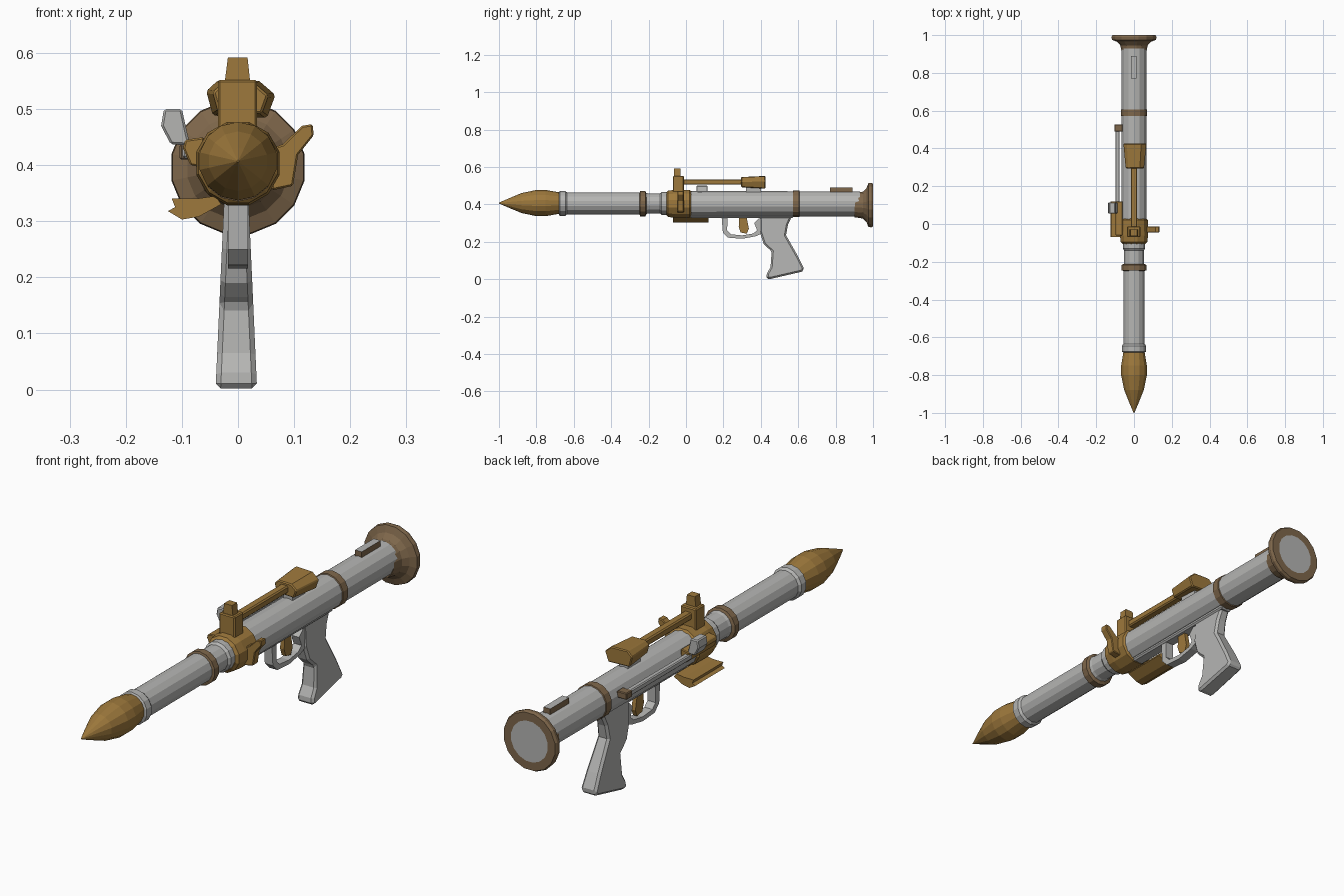
import bpy, bmesh, math
from mathutils import Vector


def material(name, rgb):
    m = bpy.data.materials.new(name)
    m.diffuse_color = (*rgb, 1)
    return m


GREY = material("light grey", (0.46, 0.46, 0.45))
GOLD = material("ochre gold", (0.34, 0.19, 0.045))
BROWN = material("dull brown", (0.21, 0.135, 0.07))
ZC = 0.403  # height of the tube axis


def finish(name, bm, mats, bevel=0.0):
    bmesh.ops.recalc_face_normals(bm, faces=bm.faces)
    me = bpy.data.meshes.new(name)
    bm.to_mesh(me)
    bm.free()
    for m in mats:
        me.materials.append(m)
    ob = bpy.data.objects.new(name, me)
    bpy.context.collection.objects.link(ob)
    if bevel:
        b = ob.modifiers.new("bevel", 'BEVEL')
        b.width, b.segments, b.limit_method = bevel, 1, 'ANGLE'
        b.angle_limit = math.radians(40)
    return ob


def lathe(name, profile, mats, sides=14, zc=ZC, rule=None):
    """Turn (y, radius) points about the tube axis; ends are capped."""
    bm = bmesh.new()
    rings = []
    for y, r in profile:
        rings.append([bm.verts.new((r * math.cos(a), y, zc + r * math.sin(a)))
                      for a in (2 * math.pi * (i + 0.5) / sides for i in range(sides))])
    for k, (a, b) in enumerate(zip(rings, rings[1:])):
        for i in range(sides):
            j = (i + 1) % sides
            f = bm.faces.new((a[i], a[j], b[j], b[i]))
            f.material_index = rule(k) if rule else 0
    bm.faces.new(rings[0])
    bm.faces.new(rings[-1]).material_index = rule(len(profile)) if rule else 0
    return finish(name, bm, mats)


def prism(name, pts, lo, hi, mats, axis='X', bevel=0.0, end_scale=1.0):
    """Extrude a profile: (y, z) points along X or (x, z) points along Y."""
    bm = bmesh.new()
    c = sum((Vector(p) for p in pts), Vector((0, 0))) / len(pts)
    loops = []
    for d, s in ((lo, end_scale), (hi, 1.0)):
        q = [c + (Vector(p) - c) * s for p in pts]
        loops.append([bm.verts.new((d, u, v) if axis == 'X' else (u, d, v)) for u, v in q])
    a, b = loops
    bm.faces.new(a)
    bm.faces.new(b)
    for i in range(len(a)):
        j = (i + 1) % len(a)
        bm.faces.new((a[i], a[j], b[j], b[i]))
    return finish(name, bm, mats, bevel)


def box(name, x, y, z, mat, bevel=0.0):
    return prism(name, [(y[0], z[0]), (y[1], z[0]), (y[1], z[1]), (y[0], z[1])],
                 x[0], x[1], [mat], bevel=bevel)


# Rocket: pointed warhead, shaft and collars
lathe("warhead", [(-1.0, 0.002), (-0.95, 0.024), (-0.88, 0.053), (-0.80, 0.07),
                  (-0.75, 0.07), (-0.67, 0.056)], [GOLD], zc=0.407)
lathe("front_tube", [(-0.68, 0.058), (-0.675, 0.066), (-0.645, 0.066), (-0.635, 0.058),
                     (-0.22, 0.058), (-0.20, 0.053), (-0.14, 0.053), (-0.13, 0.061), (-0.08, 0.061)],
      [GREY], zc=0.405)
lathe("front_band", [(-0.248, 0.058), (-0.245, 0.068), (-0.217, 0.068), (-0.212, 0.056)],
      [BROWN])

# Launch tube with rear band and flared blast cone
lathe("main_tube", [(-0.01, 0.069), (0.2, 0.068), (0.58, 0.067), (0.93, 0.067)], [GREY])
lathe("rear_band", [(0.57, 0.065), (0.573, 0.071), (0.605, 0.071), (0.608, 0.065)], [BROWN])
lathe("blast_cone", [(0.90, 0.066), (0.945, 0.073), (0.965, 0.092), (0.975, 0.119),
                     (0.99, 0.121), (1.0, 0.116), (1.0, 0.083)],
      [BROWN, GREY], sides=16, zc=0.396, rule=lambda k: 1 if k == 7 else 0)

# Clamp bracket around the tube
lathe("clamp_bracket", [(-0.105, 0.062), (-0.095, 0.073), (-0.06, 0.077), (0.02, 0.076),
                        (0.03, 0.066)], [GOLD], sides=12)

# Sights on top
box("front_sight_block", (-0.036, 0.034), (-0.07, -0.012), (0.46, 0.552), GOLD, 0.004)
prism("front_sight_post", [(-0.024, 0.545), (0.022, 0.545), (0.017, 0.592), (-0.018, 0.592)],
      -0.063, -0.03, [GOLD], axis='Y')
box("sight_rail", (-0.017, 0.017), (-0.02, 0.32), (0.505, 0.534), GOLD, 0.005)
prism("rear_sight", [(-0.045, 0.488), (0.052, 0.484), (0.067, 0.525), (0.038, 0.55),
                     (-0.035, 0.552), (-0.057, 0.532)],
      0.295, 0.425, [GOLD], axis='Y', bevel=0.004, end_scale=0.8)
box("rear_sight_foot", (-0.02, 0.02), (0.32, 0.40), (0.455, 0.495), GREY)

# Right side cocking lever
prism("side_lever", [(0.06, 0.355), (0.098, 0.363), (0.107, 0.418), (0.135, 0.453),
                     (0.133, 0.473), (0.114, 0.47), (0.08, 0.437), (0.06, 0.43)],
      -0.045, -0.012, [GOLD], axis='Y', bevel=0.003)

# Left side: mount, push rod and thumb tab
prism("rod_mount", [(-0.06, 0.395), (-0.085, 0.40), (-0.098, 0.43), (-0.094, 0.445), (-0.06, 0.45)],
      -0.06, 0.12, [GOLD], axis='Y', bevel=0.003)
box("push_rod", (-0.099, -0.076), (0.10, 0.50), (0.412, 0.435), GREY, 0.004)
box("push_rod_tip", (-0.104, -0.06), (0.49, 0.528), (0.41, 0.437), BROWN, 0.003)
prism("thumb_tab", [(-0.085, 0.435), (-0.12, 0.437), (-0.137, 0.47), (-0.132, 0.50),
                    (-0.10, 0.50), (-0.09, 0.455)],
      0.055, 0.115, [GREY], axis='Y', bevel=0.004)

# Lower left tray under the bracket
prism("lower_tray", [(-0.04, 0.345), (-0.075, 0.34), (-0.118, 0.34), (-0.112, 0.325),
                     (-0.125, 0.318), (-0.10, 0.303), (-0.07, 0.308), (-0.03, 0.33)],
      -0.07, 0.12, [GOLD], axis='Y')

# Receiver, trigger guard and trigger
box("receiver", (-0.025, 0.025), (0.02, 0.575), (0.328, 0.37), GREY, 0.006)
prism("trigger_guard", [(0.19, 0.34), (0.197, 0.25), (0.225, 0.222), (0.30, 0.216), (0.375, 0.23),
                        (0.415, 0.25), (0.415, 0.32), (0.39, 0.325), (0.365, 0.30), (0.38, 0.262),
                        (0.36, 0.244), (0.30, 0.234), (0.24, 0.24), (0.22, 0.26), (0.222, 0.34)],
      -0.018, 0.018, [GREY])
prism("trigger", [(0.285, 0.34), (0.282, 0.28), (0.292, 0.25), (0.325, 0.243), (0.336, 0.27),
                  (0.322, 0.34)], -0.009, 0.009, [GOLD])

# Pistol grip, widening towards its foot
grip = prism("pistol_grip", [(0.395, 0.345), (0.395, 0.25), (0.415, 0.19), (0.44, 0.165),
                             (0.458, 0.15), (0.452, 0.065), (0.432, 0.03), (0.43, 0.002),
                             (0.455, 0.002), (0.62, 0.04), (0.632, 0.055), (0.60, 0.12),
                             (0.535, 0.235), (0.545, 0.29), (0.57, 0.345)],
             -1, 1, [GREY], bevel=0.009)
for v in grip.data.vertices:
    v.co.x = v.co.x * (0.037 - 0.045 * v.co.z) - 0.003

# Ribbed plate on top near the rear: grey top, brown sides
plate = box("rear_top_plate", (-0.016, 0.014), (0.77, 0.89), (0.455, 0.49), BROWN)
plate.data.materials.append(GREY)
for f in plate.data.polygons:
    f.material_index = 1 if f.normal.z > 0.5 else 0
